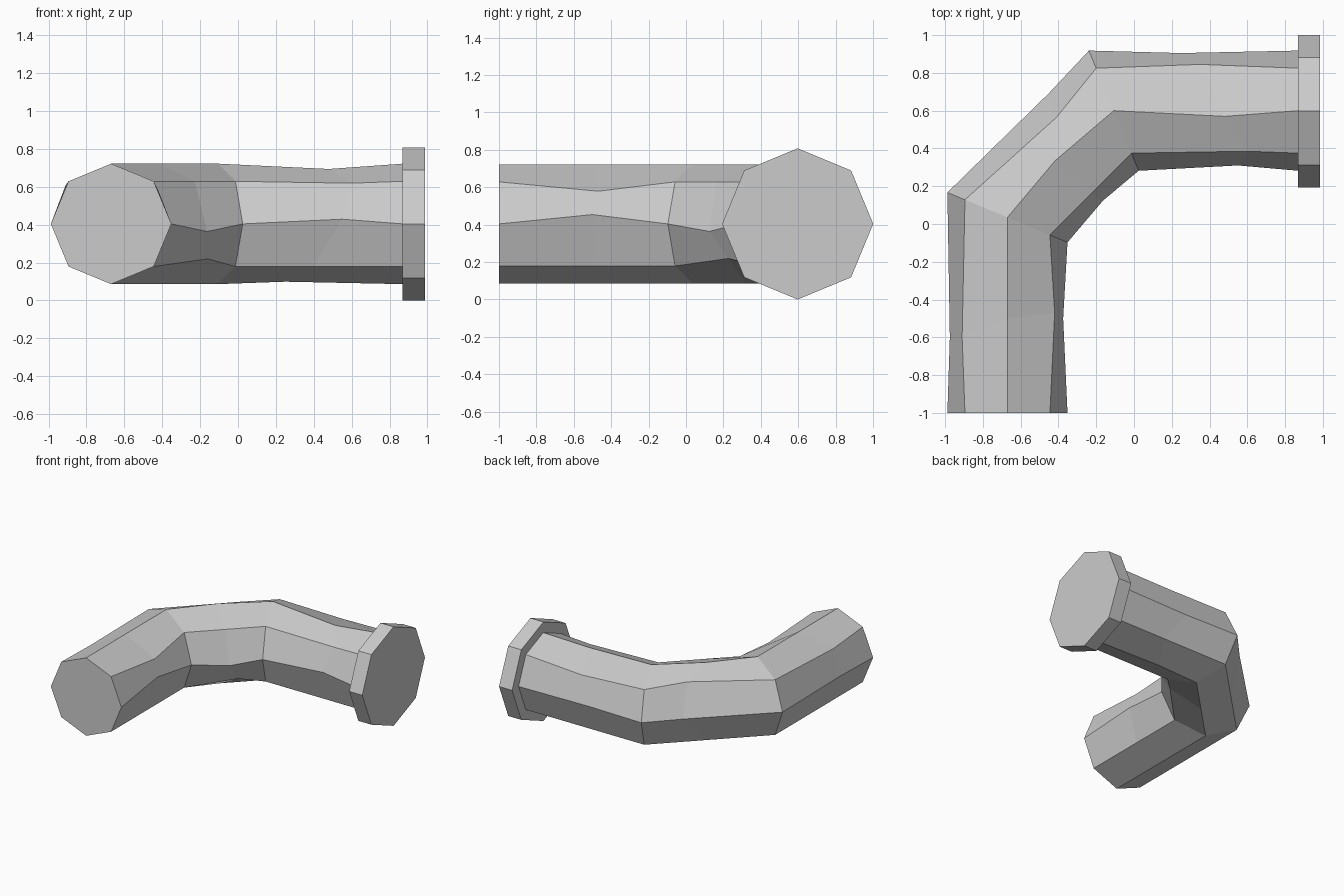
import bpy, bmesh
from math import cos, sin, pi

cube = bpy.data.objects.get("Cube")
if cube:
    bpy.data.objects.remove(cube, do_unlink=True)

SIDES = 8
RADIUS = 0.318
AXIS_Z = 0.404

metal = bpy.data.materials.new("light grey metal")
metal.use_nodes = True
colour = (0.6, 0.6, 0.6, 1)
metal.diffuse_color = colour
metal.node_tree.nodes["Principled BSDF"].inputs["Base Color"].default_value = colour


def ring(centre, out, radius=RADIUS, dents=None):
    """Octagon from its outer corner, over the top, to the inner side and back below."""
    points = []
    for k in range(SIDES):
        a = 2 * pi * k / SIDES
        dx, dy, dz = (dents or {}).get(k, (0, 0, 0))
        points.append((centre[0] + out[0] * cos(a) + dx,
                       centre[1] + out[1] * cos(a) + dy,
                       AXIS_Z + radius * sin(a) + dz))
    return points


def loft(name, rings):
    """Skin the rings into a closed, flat-shaded tube."""
    bm = bmesh.new()
    loops = [[bm.verts.new(p) for p in r] for r in rings]
    for a, b in zip(loops, loops[1:]):
        for k in range(SIDES):
            n = (k + 1) % SIDES
            bm.faces.new((a[k], a[n], b[n], b[k]))
    bm.faces.new(loops[0])
    bm.faces.new(loops[-1])
    bmesh.ops.recalc_face_normals(bm, faces=bm.faces)
    mesh = bpy.data.meshes.new(name)
    bm.to_mesh(mesh)
    bm.free()
    mesh.materials.append(metal)
    obj = bpy.data.objects.new(name, mesh)
    bpy.context.collection.objects.link(obj)


# Bent pipe: mitred corners, with a slightly dented ring in each straight run
front_dents = {0: (0.013, -0.1, 0), 1: (-0.015, -0.1, -0.02),
               3: (0.025, 0.03, -0.05), 4: (-0.023, 0, 0.05)}
elbow_dents = {0: (0.16, 0.147, 0), 1: (0.137, 0.088, 0.02), 2: (-0.03, 0.017, 0),
               4: (0, 0.032, -0.04), 5: (0.069, 0.069, 0.04)}
side_dents = {0: (-0.15, -0.013, 0), 1: (-0.05, 0.02, -0.02), 2: (0.08, -0.03, -0.028),
              3: (0.2, 0.01, -0.01), 4: (0.15, 0.028, 0.025), 6: (-0.15, 0, 0.013)}
loft("bent_pipe", [
    ring((-0.67, -1), (-RADIUS, 0)),
    ring((-0.67, -0.5), (-RADIUS, 0), dents=front_dents),
    ring((-0.67, 0.035), (-RADIUS, 0.132)),
    ring((-0.388, 0.318), (-0.225, 0.225), dents=elbow_dents),
    ring((-0.107, 0.6), (-0.132, RADIUS)),
    ring((0.4, 0.6), (0, RADIUS), dents=side_dents),
    ring((0.87, 0.6), (0, RADIUS)),
])

# Flange on the side end
FLANGE = 0.404
loft("end_flange", [ring((x, 0.597), (0, FLANGE), FLANGE) for x in (0.868, 0.986)])
